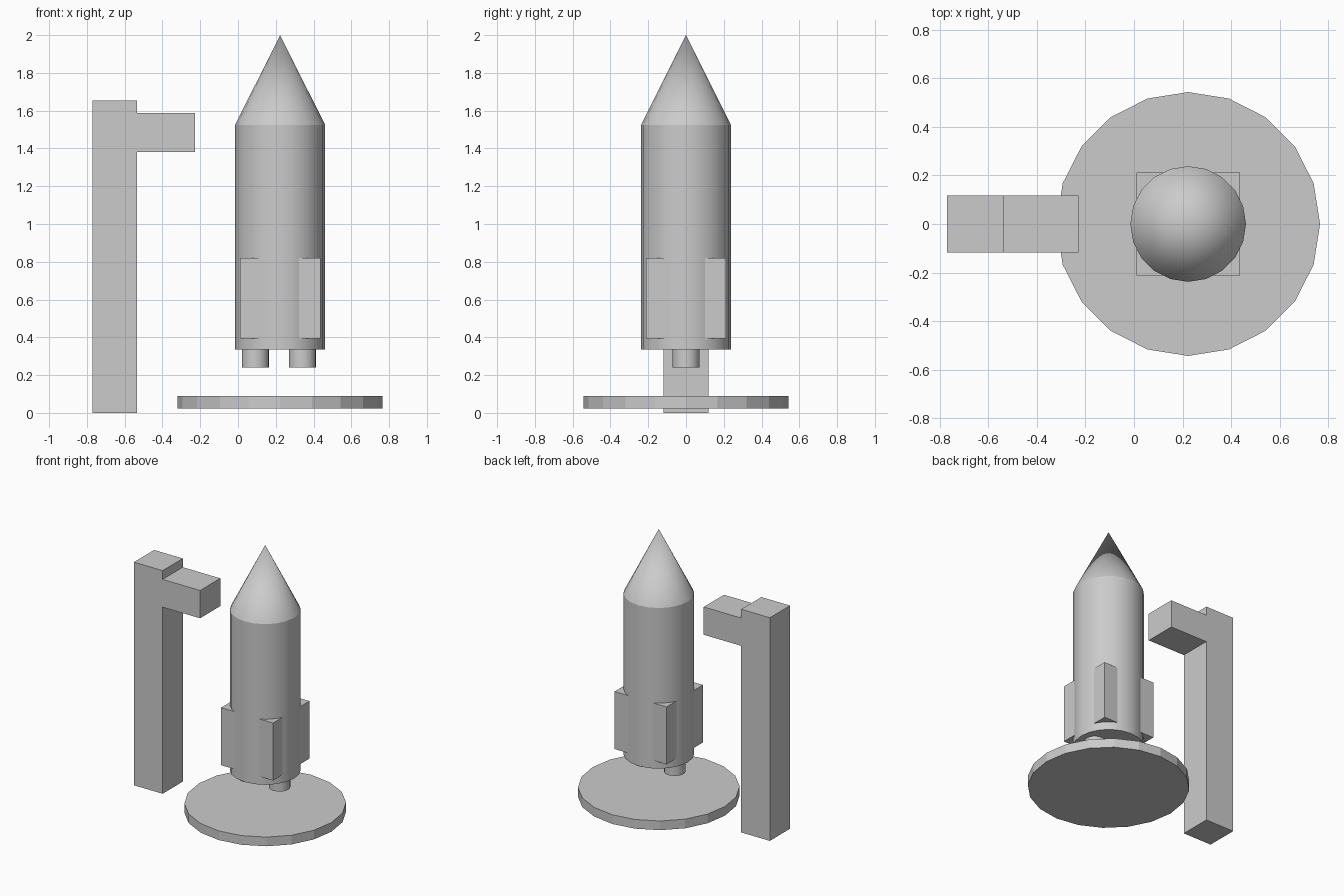
import bpy

if "Cube" in bpy.data.objects:
    bpy.data.objects.remove(bpy.data.objects["Cube"])

CX = 0.223  # rocket axis


def box(name, x0, x1, y0, y1, z0, z1):
    bpy.ops.mesh.primitive_cube_add(size=1, location=((x0 + x1) / 2, (y0 + y1) / 2, (z0 + z1) / 2))
    o = bpy.context.object
    o.name = name
    o.scale = (x1 - x0, y1 - y0, z1 - z0)
    bpy.ops.object.transform_apply(location=False, rotation=False, scale=True)
    return o


def round_part(name, x, r0, r1, z0, z1, sides=20, smooth=True):
    bpy.ops.mesh.primitive_cone_add(vertices=sides, radius1=r0, radius2=r1, depth=z1 - z0,
                                    location=(x, 0, (z0 + z1) / 2), rotation=(0, 0, 1.5707963))
    o = bpy.context.object
    o.name = name
    if smooth:
        bpy.ops.object.shade_smooth_by_angle()
    return o


# Launch tower and its arm
box("tower", -0.77, -0.535, -0.118, 0.118, 0.0, 1.653)
box("tower_arm", -0.535, -0.228, -0.118, 0.118, 1.382, 1.588)

# Launch pad
round_part("launch_pad", CX, 0.543, 0.543, 0.022, 0.09, smooth=False)

# Rocket hull and nose
round_part("hull", CX, 0.238, 0.238, 0.335, 1.525)
round_part("nose_cone", CX, 0.238, 0.0, 1.525, 2.0)

# Fin block whose four corners stick out of the hull
box("fins", CX - 0.213, CX + 0.213, -0.213, 0.213, 0.394, 0.82)

# Engine nozzles
for side, x in (("left", 0.092), ("right", 0.341)):
    round_part("nozzle_" + side, x, 0.072, 0.072, 0.239, 0.38)
